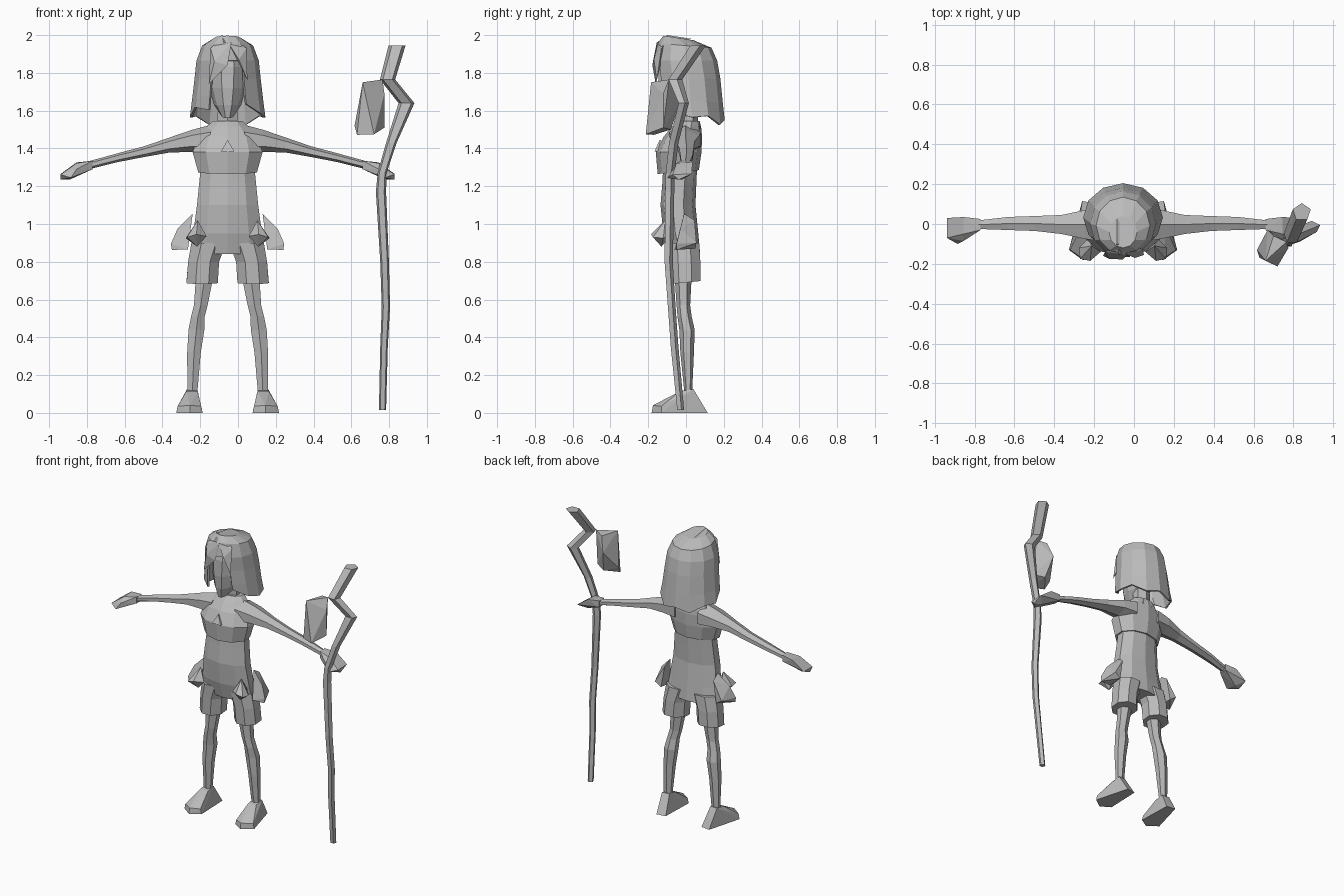
import bpy, bmesh, math

CX = -0.055  # symmetry plane of the figure

grey = bpy.data.materials.new("plain_grey")
grey.diffuse_color = (0.5, 0.5, 0.5, 1)


def finish(name, bm, x=CX, mirror=False):
    bmesh.ops.recalc_face_normals(bm, faces=bm.faces[:])
    me = bpy.data.meshes.new(name)
    bm.to_mesh(me)
    bm.free()
    me.materials.append(grey)
    ob = bpy.data.objects.new(name, me)
    ob.location.x = x
    bpy.context.collection.objects.link(ob)
    if mirror:
        m = ob.modifiers.new("mirror", 'MIRROR')
        m.use_clip = False
        m.use_mirror_merge = False
    return ob


def skin(rings, n, phase, place, caps=True):
    """Join rings of n points; place(ring, cos, sin) gives a position."""
    bm = bmesh.new()
    ang = [2 * math.pi * (i + phase) / n for i in range(n)]
    mc = max(abs(math.cos(a)) for a in ang)
    ms = max(abs(math.sin(a)) for a in ang)
    vs = [[bm.verts.new(place(r, math.cos(a) / mc, math.sin(a) / ms)) for a in ang] for r in rings]
    for a, b in zip(vs, vs[1:]):
        for i in range(n):
            j = (i + 1) % n
            bm.faces.new((a[i], a[j], b[j], b[i]))
    if caps:
        bm.faces.new(vs[0])
        bm.faces.new(vs[-1])
    return bm


def upright(r, c, s):
    # ring = z, centre x, half width, front y, back y, (tilt towards back)
    z, cx, rx, yf, yb = r[:5]
    tilt = r[5] if len(r) > 5 else 0
    return (cx + rx * c, (yf + yb) / 2 + (yb - yf) / 2 * s, z + tilt * s)


def sideways(r, c, s):
    # ring = x, bottom z, top z, front y, back y
    x, z0, z1, yf, yb = r
    return (x, (yf + yb) / 2 + (yb - yf) / 2 * c, (z0 + z1) / 2 + (z1 - z0) / 2 * s)


def column(name, rings, n=8, phase=0.5, **kw):
    return finish(name, skin(rings, n, phase, upright), **kw)


def hull(name, pts, **kw):
    bm = bmesh.new()
    for p in pts:
        bm.verts.new(p)
    res = bmesh.ops.convex_hull(bm, input=bm.verts[:])
    junk = {g for g in res["geom_interior"] + res["geom_unused"] if isinstance(g, bmesh.types.BMVert)}
    bmesh.ops.delete(bm, geom=list(junk), context='VERTS')
    return finish(name, bm, **kw)


# torso and shirt
column("waist", [(0.84, 0, .195, -.09, .075), (0.95, 0, .182, -.12, .065),
                 (1.10, 0, .162, -.135, .05), (1.22, 0, .15, -.125, .055),
                 (1.32, 0, .14, -.12, .06)], n=10)
column("shirt", [(1.275, 0, .155, -.15, .068, .01), (1.38, 0, .185, -.16, .082),
                 (1.46, 0, .16, -.12, .085), (1.515, 0, .11, -.075, .08),
                 (1.545, 0, .08, -.045, .072)], n=10)
column("collar", [(1.47, 0, .10, -.10, .075, .03), (1.52, 0, .07, -.06, .07, .02)], n=8)
hull("chest_badge", [(x, y, z) for y in (-.166, -.150) for x, z in ((-.035, 1.385), (.035, 1.385))] +
     [(0, -.140, 1.445), (0, -.132, 1.445)])

# neck and head
column("neck", [(1.50, 0, .055, -.035, .065), (1.66, 0, .05, -.045, .06)], n=6)
column("head", [(1.575, 0, .035, -.125, -.01, .015), (1.63, 0, .072, -.14, .06),
                (1.72, 0, .098, -.148, .12), (1.83, 0, .11, -.145, .14),
                (1.93, 0, .09, -.12, .11)], n=10, phase=0)

# hair shell, open in front of the face
bm = skin([(1.575, 0, .2, -.14, .205, -.045), (1.66, 0, .188, -.15, .195, -.02),
           (1.77, 0, .175, -.155, .182), (1.865, 0, .165, -.165, .165),
           (1.945, 0, .135, -.15, .135, -.012), (1.985, 0, .07, -.12, .04, -.012)],
          12, 0, upright, caps=False)
bmesh.ops.holes_fill(bm, edges=[e for e in bm.edges if e.is_boundary and e.verts[0].co.z > 1.95])
face_gap = [f for f in bm.faces if abs(f.calc_center_median().x) < .06
            and f.calc_center_median().y < -.1 and f.calc_center_median().z < 1.86]
bmesh.ops.delete(bm, geom=face_gap, context='FACES')
for i, v in enumerate(v for v in bm.verts if v.co.z < 1.625):
    v.co.z += .02 if i % 2 else -.01   # jagged lower edge
hair = finish("hair", bm)
sol = hair.modifiers.new("thickness", 'SOLIDIFY')
sol.thickness = .012
hull("fringe_left", [(-.09, -.14, 1.93), (.02, -.155, 1.96), (-.03, -.10, 1.99),
                     (0, -.178, 1.84), (-.07, -.175, 1.86), (-.10, -.16, 1.74)])
hull("fringe_right", [(.01, -.15, 1.95), (.10, -.13, 1.93), (.05, -.10, 1.97),
                      (.06, -.17, 1.87), (.105, -.155, 1.76)])
hull("crown_lock", [(-.08, -.1, 1.965), (.04, -.1, 1.965), (-.03, -.1, 2.0),
                    (-.03, .03, 1.98), (-.02, -.155, 1.96)])

# arms and hands
finish("arm", skin([(.09, 1.37, 1.525, -.09, .08), (.19, 1.382, 1.498, -.075, .07),
                    (.31, 1.378, 1.457, -.05, .045), (.44, 1.355, 1.412, -.035, .04),
                    (.58, 1.328, 1.375, -.03, .035), (.725, 1.292, 1.335, -.025, .018)],
                   6, 0.5, sideways), mirror=True)
hull("hand", [(x, y, z) for x, ys, zs in ((.715, (-.03, .025), (1.29, 1.335)),) for y in ys for z in zs] +
     [(.80, .035, 1.326), (.80, -.05, 1.322), (.884, .03, 1.265), (.884, -.07, 1.262),
      (.884, -.04, 1.235), (.836, -.02, 1.235), (.83, -.10, 1.245), (.80, -.085, 1.29)], mirror=True)

# shorts, legs and feet
column("shorts_leg", [(.69, .135, .083, -.085, .078, .008), (.80, .127, .082, -.09, .076),
                      (.90, .10, .092, -.095, .07)], n=8, mirror=True)
column("leg", [(.10, .187, .026, -.008, .032), (.32, .178, .036, -.03, .042),
               (.44, .165, .042, -.035, .046), (.51, .157, .036, -.045, .03),
               (.57, .142, .036, -.05, .022), (.72, .122, .046, -.06, .03)], n=6, mirror=True)
hull("foot", [(.14, .105, 0), (.205, .115, 0), (.132, -.14, 0), (.20, -.182, 0), (.272, -.13, 0),
              (.14, -.14, .035), (.20, -.175, .04), (.265, -.13, .035),
              (.158, -.03, .115), (.218, -.03, .115), (.16, .035, .125), (.215, .04, .125)], mirror=True)

# hip pouches
hull("side_pouch", [(.185, -.01, 1.055), (.19, .045, 1.02), (.265, -.03, .975), (.30, -.05, .895),
                    (.295, -.05, .863), (.21, -.06, .865), (.215, .05, .87), (.26, .055, .90)], mirror=True)
hull("front_pouch", [(.158, -.11, 1.02), (.222, -.12, .925), (.215, -.175, .93), (.165, -.185, .945),
                     (.112, -.14, .935), (.162, -.13, .88), (.17, -.07, .95)], mirror=True)

# crooked staff, in world coordinates
path = [(.015, .765, .019, -.05, -.01), (.35, .773, .02, -.085, -.04), (.56, .783, .022, -.10, -.055),
        (.80, .776, .023, -.118, -.07), (1.17, .757, .027, -.115, -.062), (1.27, .763, .024, -.112, -.06),
        (1.43, .812, .028, -.095, -.04), (1.64, .892, .042, -.045, .015), (1.765, .792, .04, -.10, -.02),
        (1.945, .842, .045, .015, .105)]
column("staff", path, n=5, phase=0.25, x=0)

# hanging stone
hull("hanging_stone", [(.66, -.185, 1.75), (.765, -.09, 1.765), (.70, -.06, 1.75), (.775, -.12, 1.69),
                       (.775, -.12, 1.51), (.72, -.213, 1.475), (.63, -.17, 1.472), (.617, -.13, 1.52),
                       (.70, -.08, 1.50), (.67, -.03, 1.65)], x=0)
